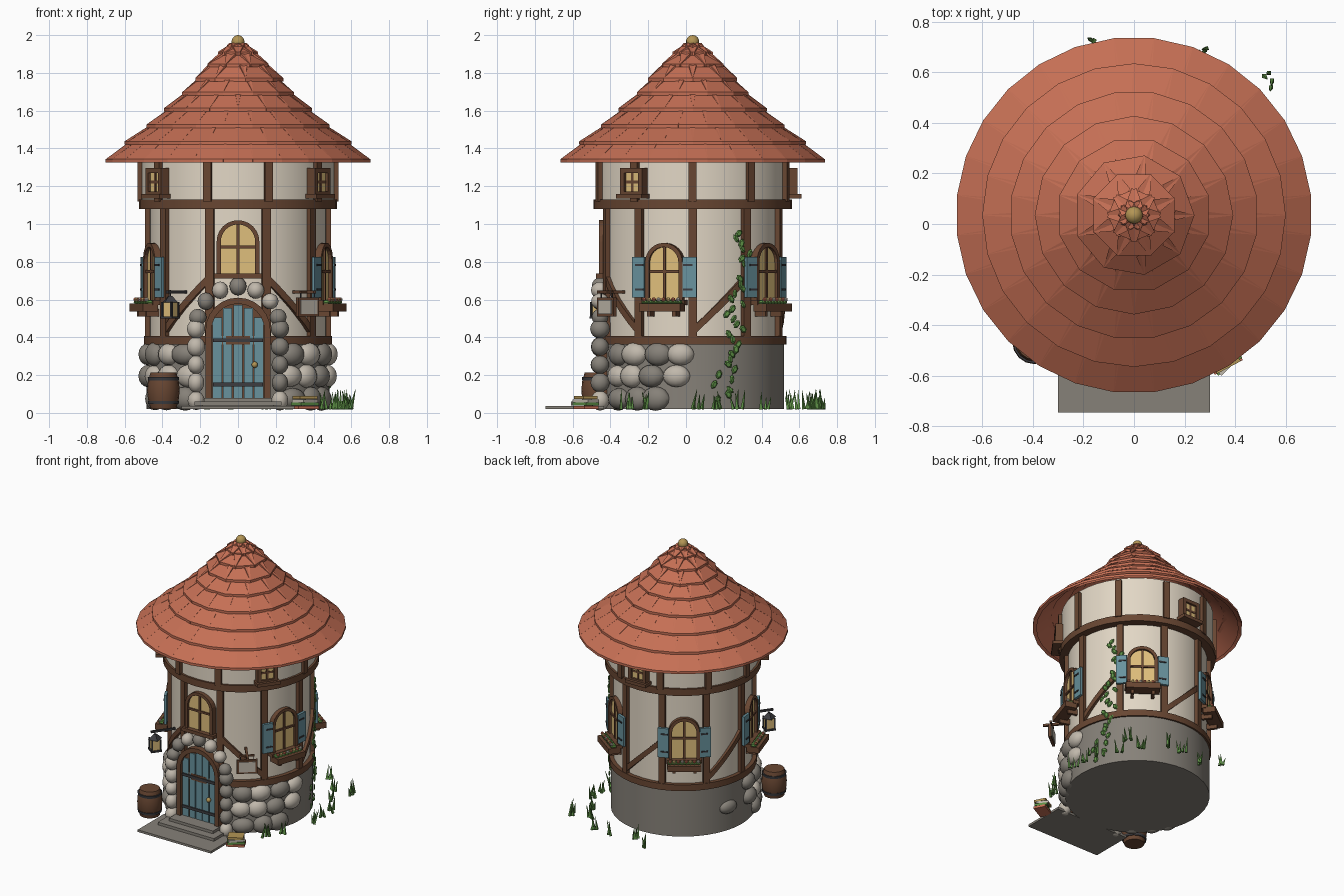
import bpy, bmesh, random
from math import sin, cos, tan, pi, radians, hypot
from mathutils import Matrix, Vector

random.seed(4)
if "Cube" in bpy.data.objects:
    bpy.data.objects.remove(bpy.data.objects["Cube"])

COLOURS = {
    "terracotta": (0.56, 0.16, 0.09), "plaster": (0.76, 0.68, 0.56),
    "wood": (0.14, 0.062, 0.032), "pale_stone": (0.53, 0.48, 0.41),
    "grey_stone": (0.24, 0.22, 0.19), "teal": (0.14, 0.29, 0.34),
    "warm_glass": (0.74, 0.52, 0.2), "gold": (0.45, 0.3, 0.09),
    "leaf_green": (0.11, 0.28, 0.06), "iron": (0.045, 0.045, 0.05)}
MATS = {}
for name, rgb in COLOURS.items():
    m = bpy.data.materials.new(name)
    m.use_nodes = True
    m.diffuse_color = (*rgb, 1)
    m.node_tree.nodes["Principled BSDF"].inputs["Base Color"].default_value = (*rgb, 1)
    MATS[name] = m

parts = {}


def part(name, colour, smooth=False):
    return parts.setdefault(name, (bmesh.new(), colour, smooth))[0]


def T(x, y, z):
    return Matrix.Translation((x, y, z))


def R(deg, axis):
    return Matrix.Rotation(radians(deg), 4, axis)


AXIS = T(0, 0.035, 0)


def at(az):
    """Frame on the tower axis whose -y points outward along the azimuth."""
    return AXIS @ R(az + 90, 'Z')


def box(bm, M, loc, size, rot=Matrix()):
    bmesh.ops.create_cube(bm, size=1, matrix=M @ T(*loc) @ rot @ Matrix.Diagonal((*size, 1)))


def ball(bm, M, loc, size, seg=10):
    bmesh.ops.create_uvsphere(bm, u_segments=seg, v_segments=seg * 2 // 3, radius=1,
                              matrix=M @ T(*loc) @ Matrix.Diagonal((*size, 1)))


def lathe(bm, M, profile, n, cap=True):
    rings = [[bm.verts.new(M @ Vector((r * cos(2 * pi * i / n), r * sin(2 * pi * i / n), z)))
              for i in range(n)] for r, z in profile]
    for a, b in zip(rings, rings[1:]):
        for i in range(n):
            bm.faces.new((a[i], a[(i + 1) % n], b[(i + 1) % n], b[i]))
    if cap:
        bm.faces.new(rings[0])
        bm.faces.new(rings[-1])


def loft(bm, sections):
    for a, b in zip(sections, sections[1:]):
        for i in range(4):
            bm.faces.new((a[i], a[(i + 1) % 4], b[(i + 1) % 4], b[i]))
    bm.faces.new(sections[0])
    bm.faces.new(sections[-1])


def wall_strip(bm, a0, z0, a1, z1, r, w, t, n=1):
    """Timber that follows the round wall."""
    da, dz = radians(a1 - a0) * r, z1 - z0
    length = hypot(da, dz)
    px, pz = -dz / length, da / length
    secs = []
    for i in range(n + 1):
        f = i / n
        sec = []
        for s, d in ((-1, -1), (1, -1), (1, 1), (-1, 1)):
            a = radians(a0 + (a1 - a0) * f) + s * px * w / 2 / r
            rr = r + d * t / 2
            sec.append(bm.verts.new(AXIS @ Vector((rr * cos(a), rr * sin(a), z0 + dz * f + s * pz * w / 2))))
        secs.append(sec)
    loft(bm, secs)


def arch_points(half, z0, z1, n=12):
    return [(-half, z0)] + [(-half * cos(pi * i / n), z1 - half + half * sin(pi * i / n))
                            for i in range(n + 1)] + [(half, z0)]


def arch_slab(bm, M, half, z0, z1, y0, y1):
    pts = arch_points(half, z0, z1)
    f = bm.faces.new([bm.verts.new(M @ Vector((x, y0, z))) for x, z in pts])
    geo = bmesh.ops.extrude_face_region(bm, geom=[f])["geom"]
    move = M.to_3x3() @ Vector((0, y1 - y0, 0))
    bmesh.ops.translate(bm, vec=move, verts=[g for g in geo if isinstance(g, bmesh.types.BMVert)])


def arch_frame(bm, M, half, z0, z1, y0, y1, w):
    secs = []
    for (xo, zo), (xi, zi) in zip(arch_points(half, z0, z1), arch_points(half - w, z0, z1 - w)):
        secs.append([bm.verts.new(M @ Vector(p)) for p in
                     ((xo, y0, zo), (xo, y1, zo), (xi, y1, zi), (xi, y0, zi))])
    loft(bm, secs)


# Tower body
lathe(part("stone_base", "grey_stone", True), AXIS, [(0.485, 0.02), (0.485, 0.385)], 40)
lathe(part("lower_wall", "plaster", True), AXIS, [(0.468, 0.38), (0.468, 1.1)], 40)
lathe(part("upper_wall", "plaster", True), AXIS, [(0.51, 1.1), (0.51, 1.42)], 40)
bands = part("ring_bands", "wood", True)
for r, z0, z1 in ((0.497, 0.362, 0.408), (0.525, 1.08, 1.13)):
    lathe(bands, AXIS, [(r, z0), (r, z1)], 40)

# Timber posts and curved braces
timber = part("timber_frame", "wood")
for k in range(10):
    az = 36 * k
    wall_strip(timber, az, 0.39, az, 1.1, 0.476, 0.044, 0.034)
    wall_strip(timber, az, 1.12, az, 1.4, 0.516, 0.042, 0.034)
for a0, a1 in ((-144, -109), (-36, -71), (0, 35), (72, 107), (144, 179)):
    wall_strip(timber, a0, 0.43, a1, 0.71, 0.474, 0.034, 0.03, 5)

# Roof tiles in overlapping rows
rows = [(0.70, 1.325), (0.595, 1.42), (0.485, 1.508), (0.385, 1.595), (0.295, 1.68),
        (0.225, 1.755), (0.16, 1.83), (0.095, 1.893), (0.03, 1.95)]
lathe(part("roof_lining", "terracotta", True), AXIS, [(r - 0.02, z) for r, z in rows], 36, False)
tiles = part("roof_tiles", "terracotta")
for k, ((r, z), (r2, z2)) in enumerate(zip(rows, rows[1:])):
    n = max(8, round(2 * pi * r / 0.155))
    half = r * tan(pi / n) * 1.01 if r > 0.2 else 0.07 - 0.02 * (r < 0.1)
    rt, zt = r + (r2 - r) * 1.2, z + 0.018 + (z2 - z - 0.018) * 1.2
    for i in range(n):
        M = at(360 * (i + 0.5 * (k % 2)) / n)
        loft(tiles, [[tiles.verts.new(M @ Vector((x, -rr, zz))) for x, zz in
                      ((-h, b), (h, b), (h, t), (-h, t))]
                     for rr, h, b, t in ((r, half, z, z + 0.018), (rt, half * 0.9, zt - 0.02, zt))])
ball(part("roof_finial", "gold", True), AXIS, (0, 0, 1.965), (0.035, 0.035, 0.035), 14)
collar = part("finial_collar", "terracotta", True)
for k in range(10):
    ball(collar, at(36 * k), (0, -0.045, 1.937), (0.014, 0.018, 0.014), 6)


# Arched windows
def arched_window(M, half, z0, z1):
    arch_slab(part("window_glass", "warm_glass"), M, half - 0.01, z0, z1 - 0.01, -0.45, -0.478)
    frame = part("window_frames", "wood")
    arch_frame(frame, M, half, z0, z1, -0.45, -0.496, 0.022)
    mid = z0 + (z1 - z0) * 0.52
    box(frame, M, (0, -0.48, (z0 + z1) / 2), (0.014, 0.016, z1 - z0 - 0.02))
    box(frame, M, (0, -0.48, mid), (half * 2 - 0.02, 0.016, 0.014))
    box(frame, M, (0, -0.482, z0), (half * 2 + 0.03, 0.06, 0.025))


arched_window(at(-90), 0.113, 0.725, 1.02)
flower_colours = ("terracotta", "warm_glass", "terracotta", "pale_stone")
for az in (-18, 54, 126, 198):
    M = at(az)
    arched_window(M, 0.104, 0.585, 0.9)
    for s in (-1, 1):
        S = M @ T(s * 0.104, -0.492, 0.718) @ R(s * 12, 'Z')
        box(part("shutters", "teal"), S, (s * 0.038, 0, 0), (0.074, 0.018, 0.215))
        for dz in (-0.065, 0.065):
            box(part("shutter_hinges", "iron"), S, (s * 0.03, -0.01, dz), (0.05, 0.008, 0.01))
        box(part("flower_boxes", "wood"), M, (s * 0.07, -0.5, 0.53), (0.02, 0.07, 0.04))
    box(part("flower_boxes", "wood"), M, (0, -0.525, 0.558), (0.23, 0.085, 0.042))
    for i in range(8):
        x = -0.095 + i * 0.027
        ball(part("flower_leaves", "leaf_green"), M, (x, -0.525, 0.585), (0.018, 0.025, 0.014), 6)
        c = flower_colours[i % 4]
        ball(part("flowers_" + c, c), M, (x, -0.54, 0.6), (0.012, 0.012, 0.012), 6)

# Small attic windows
for az in (-36, 216, 91):
    M = at(az)
    frame = part("attic_frames", "wood")
    box(part("attic_glass", "warm_glass"), M, (0, -0.52, 1.222), (0.11, 0.04, 0.11))
    for s in (-1, 1):
        box(frame, M, (s * 0.058, -0.525, 1.222), (0.026, 0.06, 0.15))
        box(frame, M, (0, -0.525, 1.222 + s * 0.062), (0.14, 0.06, 0.026))
    box(frame, M, (0, -0.535, 1.148), (0.165, 0.08, 0.024))
    box(frame, M, (0, -0.536, 1.222), (0.014, 0.016, 0.11))
    box(frame, M, (0, -0.536, 1.222), (0.1, 0.016, 0.014))

# Door with planks, straps and knob
D = at(-90)
arch_slab(part("door_gaps", "wood"), D, 0.15, 0.04, 0.59, -0.42, -0.484)
arch_frame(part("door_frame", "wood"), D, 0.172, 0.04, 0.61, -0.42, -0.51, 0.032)
for k in range(-2, 3):
    top = 0.43 + (0.142 ** 2 - (abs(k) * 0.055 + 0.01) ** 2) ** 0.5
    box(part("door_planks", "teal"), D, (k * 0.055, -0.484, (0.05 + top) / 2), (0.048, 0.016, top - 0.05))
for z in (0.15, 0.385):
    box(part("door_straps", "iron"), D, (0, -0.494, z), (0.265, 0.012, 0.02))
ball(part("door_knob", "gold", True), D, (0.088, -0.505, 0.255), (0.017, 0.017, 0.017))


# Rounded stones around the door and base
def stone(M, loc, size):
    c = random.choice(("pale_stone", "grey_stone", "grey_stone"))
    s = [v * random.uniform(0.93, 1.07) for v in size]
    ball(part("stones_" + c, c, True), M, loc, s, 12)


for s in (-1, 1):
    for k in range(5):
        stone(D, (s * 0.222, -0.49, 0.065 + k * 0.095), (0.046, 0.05, 0.05))
for k in range(7):
    a = pi * (k + 0.5) / 7
    stone(D, (0.218 * cos(a), -0.49, 0.46 + 0.21 * sin(a)), (0.045, 0.045, 0.045))
for z, first, last in ((0.31, -55, 2), (0.195, -57, -6), (0.075, -55, -15)):
    for az in range(first, last, 16):
        for a in (az, 180 - az):
            stone(at(a + random.uniform(-2, 2)), (0, -0.483, z), (0.074, 0.05, 0.06))
stone(at(164), (0, -0.48, 0.19), (0.07, 0.04, 0.05))

# Front steps
steps = part("front_steps", "grey_stone")
box(steps, Matrix(), (0, -0.59, 0.028), (0.6, 0.31, 0.016))
box(steps, Matrix(), (0, -0.545, 0.05), (0.46, 0.13, 0.02))
box(steps, Matrix(), (0, -0.5, 0.07), (0.36, 0.1, 0.02))

# Lantern on its bracket
L = at(-126)
iron = part("lantern_metal", "iron")
box(iron, L, (0, -0.55, 0.64), (0.014, 0.18, 0.014))
box(iron, L, (0, -0.61, 0.63), (0.006, 0.006, 0.04))
lathe(iron, L @ T(0, -0.61, 0), [(0.05, 0.585), (0.012, 0.62)], 4)
box(iron, L, (0, -0.61, 0.505), (0.075, 0.075, 0.012))
box(part("lantern_glow", "warm_glass"), L, (0, -0.61, 0.547), (0.055, 0.055, 0.075))
for x in (-0.03, 0.03):
    for y in (-0.03, 0.03):
        box(iron, L, (x, y - 0.61, 0.547), (0.01, 0.01, 0.08))

# Hanging sign board
G = at(-51)
wood = part("sign_wood", "wood")
box(wood, G, (0, -0.55, 0.64), (0.016, 0.19, 0.016))
box(wood, G, (0, -0.585, 0.56), (0.14, 0.018, 0.1))
for y in (-0.596, -0.574):
    box(part("sign_face", "pale_stone"), G, (0, y, 0.56), (0.112, 0.008, 0.074))
for x in (-0.045, 0.045):
    box(part("sign_chains", "iron"), G, (x, -0.585, 0.622), (0.006, 0.006, 0.036))
box(wood, G, (0, -0.585, 0.64), (0.1, 0.012, 0.012))

# Barrel
B = T(-0.395, -0.468, 0)
lathe(part("barrel", "wood", True), B,
      [(0.068, 0.02), (0.082, 0.075), (0.086, 0.12), (0.082, 0.165), (0.068, 0.215)], 16)
for z, r in ((0.055, 0.081), (0.18, 0.081)):
    lathe(part("barrel_hoops", "iron", True), B, [(r, z - 0.009), (r + 0.002, z + 0.009)], 16)

# Stack of books
for k, c in enumerate(("terracotta", "leaf_green", "pale_stone", "gold")):
    box(part("book_" + c, c), T(0.355, -0.53, 0.028 + k * 0.018) @ R(28 + 9 * (k % 3), 'Z'),
        (0, 0, 0), (0.125 - k * 0.006, 0.085, 0.016))

# Climbing ivy
ivy = part("ivy_leaves", "leaf_green")
for k in range(34):
    f = k / 33
    az = 14 + 20 * f ** 0.6 + random.uniform(-7, 7)
    M = at(az) @ T(0, -0.5, 0.07 + 0.88 * f) @ R(random.uniform(-50, 50), 'Y') @ R(random.uniform(-25, 25), 'Z')
    bmesh.ops.create_cone(ivy, cap_ends=True, segments=6, radius1=1, radius2=0.6, depth=1,
                          matrix=M @ Matrix.Diagonal((0.017, 0.008, 0.026, 1)) @ R(90, 'X'))

# Grass tufts
grass = part("grass_tufts", "leaf_green")
tufts = ((-38, 0.56), (-26, 0.58), (2, 0.58), (12, 0.6), (22, 0.62), (38, 0.6),
         (52, 0.66), (66, 0.7), (78, 0.66), (92, 0.6), (104, 0.7), (45, 0.76))
for az, r in tufts:
    for k in range(4):
        M = at(az) @ T(random.uniform(-0.03, 0.03), -r + random.uniform(-0.02, 0.02), 0.02)
        h = random.uniform(0.06, 0.11)
        bmesh.ops.create_cone(grass, cap_ends=True, segments=4, radius1=0.011, radius2=0.001, depth=h,
                              matrix=M @ R(random.uniform(-14, 14), 'X') @ R(random.uniform(-14, 14), 'Y') @ T(0, 0, h / 2))

# Turn every part into an object
for name, (bm, colour, smooth) in parts.items():
    bmesh.ops.recalc_face_normals(bm, faces=bm.faces)
    mesh = bpy.data.meshes.new(name)
    bm.to_mesh(mesh)
    bm.free()
    mesh.materials.append(MATS[colour])
    ob = bpy.data.objects.new(name, mesh)
    bpy.context.collection.objects.link(ob)
    if smooth:
        bpy.ops.object.select_all(action='DESELECT')
        ob.select_set(True)
        bpy.context.view_layer.objects.active = ob
        bpy.ops.object.shade_smooth_by_angle(angle=radians(40))
